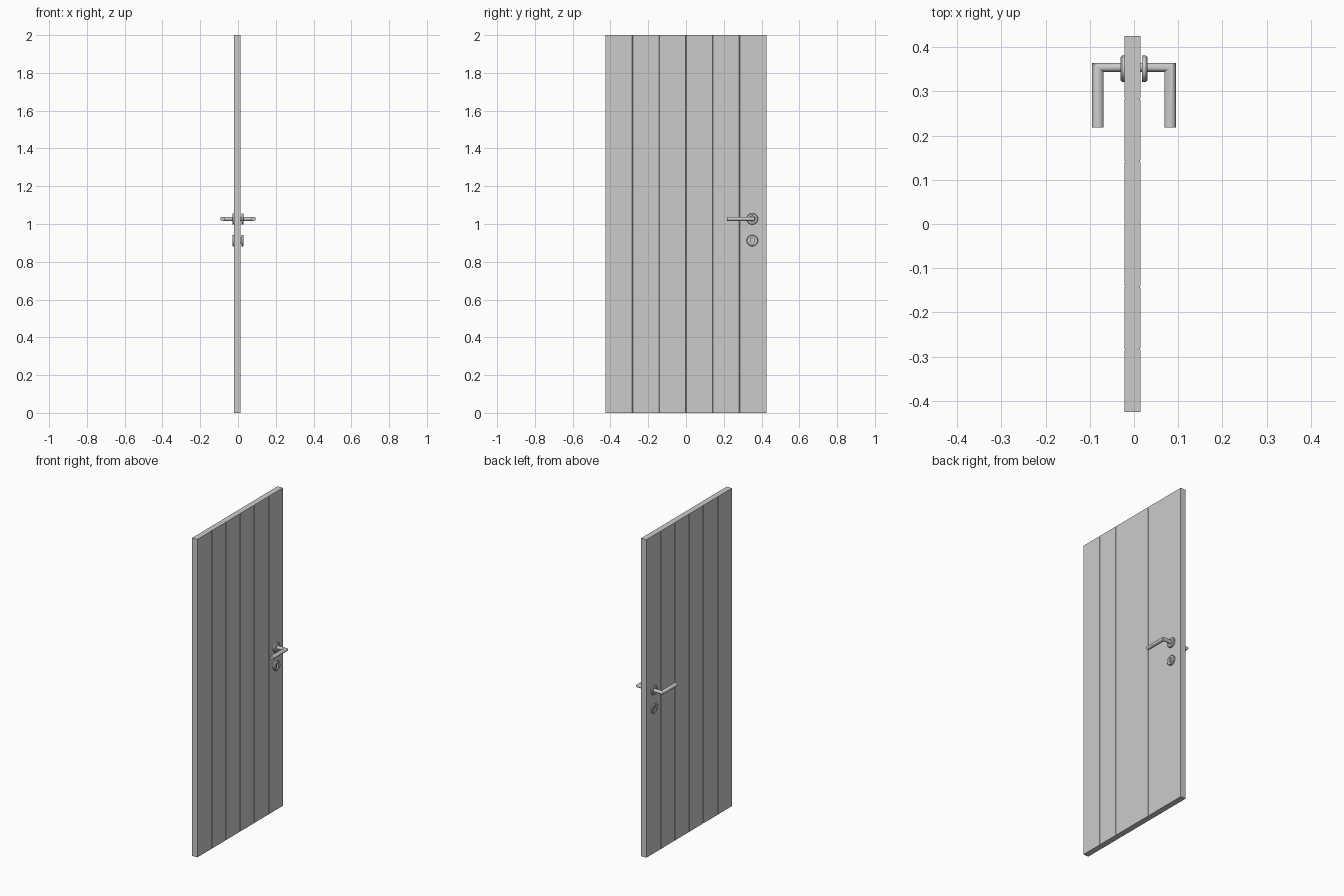
import bpy, bmesh, math

if "Cube" in bpy.data.objects:
    bpy.data.objects.remove(bpy.data.objects["Cube"])

N = 32
LOCK_Y, HANDLE_Z, KEY_Z = 0.351, 1.027, 0.912


def finish(name, bm, smooth=True):
    bmesh.ops.recalc_face_normals(bm, faces=bm.faces)
    me = bpy.data.meshes.new(name)
    bm.to_mesh(me)
    bm.free()
    ob = bpy.data.objects.new(name, me)
    bpy.context.collection.objects.link(ob)
    if smooth:
        bpy.ops.object.select_all(action='DESELECT')
        ob.select_set(True)
        bpy.context.view_layer.objects.active = ob
        bpy.ops.object.shade_smooth_by_angle(angle=math.radians(35))
    return ob


def loft(name, rings, closed=False):
    """Bridge successive rings of points; cap the ends unless closed on itself."""
    bm = bmesh.new()
    vs = [[bm.verts.new(p) for p in ring] for ring in rings]
    n = len(vs[0])
    pairs = list(zip(vs, vs[1:])) + ([(vs[-1], vs[0])] if closed else [])
    for a, b in pairs:
        for i in range(n):
            j = (i + 1) % n
            bm.faces.new((a[i], a[j], b[j], b[i]))
    if not closed:
        bm.faces.new(vs[0])
        bm.faces.new(vs[-1])
    return finish(name, bm)


def ring_x(x, r, z0, stretch=0.0):
    """Circle (or upright slot when stretched) facing along x."""
    pts = []
    for i in range(N):
        a = 2 * math.pi * (i + 0.5) / N
        s = math.copysign(stretch, math.sin(a))
        pts.append((x, LOCK_Y + r * math.cos(a), z0 + r * math.sin(a) + s))
    return pts


# Door leaf: plan outline with V grooves between six planks, extruded upward
X0, X1, HALF = -0.022, 0.0145, 0.425
GW, GD = 0.0018, 0.003
grooves = [HALF * (k / 3 - 1) for k in range(1, 6)]
outline = [(X1, -HALF)]
for g in grooves:
    outline += [(X1, g - GW), (X1 - GD, g), (X1, g + GW)]
outline += [(X1, HALF), (X0, HALF)]
for g in reversed(grooves):
    outline += [(X0, g + GW), (X0 + GD, g), (X0, g - GW)]
outline.append((X0, -HALF))
bm = bmesh.new()
base = bm.faces.new([bm.verts.new((x, y, 0)) for x, y in outline])
top = bmesh.ops.extrude_face_region(bm, geom=[base])
bmesh.ops.translate(bm, vec=(0, 0, 2),
                    verts=[v for v in top['geom'] if isinstance(v, bmesh.types.BMVert)])
finish("door_leaf", bm, smooth=False)

for side, tag in ((1, "right"), (-1, "left")):
    # Round rosette behind the handle
    loft(f"handle_rosette_{tag}", [
        ring_x(side * x, r, HANDLE_Z) for x, r in
        ((0.018, 0.030), (0.027, 0.030), (0.030, 0.027), (0.030, 0.017), (0.028, 0.015))])

    # Rosette with an upright key slot
    loft(f"key_rosette_{tag}", [
        ring_x(side * x, r, KEY_Z, s) for x, r, s in
        ((0.018, 0.030, 0), (0.027, 0.030, 0), (0.030, 0.027, 0),
         (0.030, 0.009, 0.009), (0.018, 0.009, 0.009))], closed=True)

    # Lever handle: neck, mitred corner, grip
    RX, RY, RZ, CX, CY = 0.013, 0.010, 0.011, 0.0815, 0.354
    rings = [[], [], []]
    for i in range(N):
        c, s = math.cos(2 * math.pi * i / N), math.sin(2 * math.pi * i / N)
        x, y, z = side * (CX + RX * c), CY + RY * c, HANDLE_Z + RZ * s
        rings[0].append((side * 0.010, y, z))
        rings[1].append((x, y, z))
        rings[2].append((x, 0.218, z))
    loft(f"lever_handle_{tag}", rings)

# Lock cylinder running through the door
loft("lock_cylinder", [ring_x(x, 0.0075, KEY_Z, 0.009) for x in (-0.024, 0.022)])
